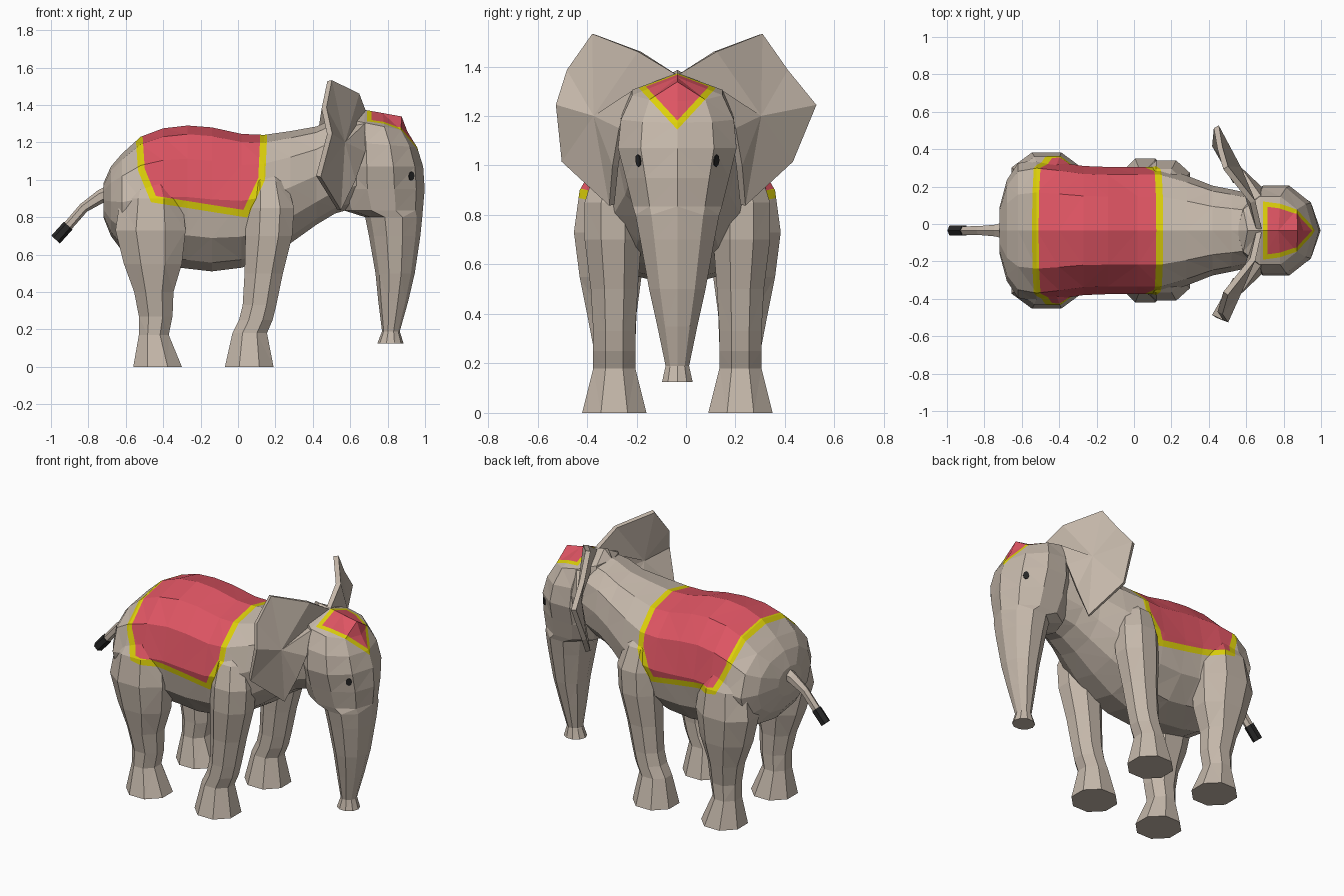
import bpy, bmesh, math
from mathutils import Vector
from mathutils.bvhtree import BVHTree

if "Cube" in bpy.data.objects:
    bpy.data.objects.remove(bpy.data.objects["Cube"])

C = -0.035  # y of the animal's centre plane


def material(name, rgb):
    m = bpy.data.materials.new(name)
    m.diffuse_color = (*rgb, 1)
    m.use_nodes = True
    m.node_tree.nodes["Principled BSDF"].inputs["Base Color"].default_value = m.diffuse_color
    return m


HIDE = material("grey hide", (0.56, 0.48, 0.405))
YELLOW = material("yellow trim", (0.72, 0.63, 0.003))
RED = material("red cloth", (0.73, 0.09, 0.125))
BLACK = material("black", (0.02, 0.02, 0.02))


def finish(bm, name, mats=(HIDE, YELLOW, RED)):
    bmesh.ops.recalc_face_normals(bm, faces=bm.faces[:])
    me = bpy.data.meshes.new(name)
    bm.to_mesh(me)
    bm.free()
    for m in mats:
        me.materials.append(m)
    ob = bpy.data.objects.new(name, me)
    bpy.context.collection.objects.link(ob)
    return ob


def loft(rings):
    """Skin a list of equal-length point rings and cap both ends."""
    bm = bmesh.new()
    vs = [[bm.verts.new(p) for p in r] for r in rings]
    n = len(vs[0])
    for a, b in zip(vs, vs[1:]):
        for i in range(n):
            j = (i + 1) % n
            bm.faces.new((a[i], a[j], b[j], b[i]))
    bm.faces.new(vs[0])
    bm.faces.new(vs[-1])
    bmesh.ops.remove_doubles(bm, verts=bm.verts[:], dist=0.0005)
    bmesh.ops.recalc_face_normals(bm, faces=bm.faces[:])
    bmesh.ops.triangulate(bm, faces=bm.faces[:])
    return bm


def flat_ring(z, x0, x1, cy, ry, n, phase=0.0, tilt=0.0):
    """Horizontal ring, x0..x1 long and ry half wide."""
    k = 1 / math.cos(math.pi / n) if phase else 1
    pts = []
    for i in range(n):
        a = 2 * math.pi * (i + phase) / n
        dx = k * math.cos(a) * (x1 - x0) / 2
        pts.append((dx + (x0 + x1) / 2, C + cy + k * ry * math.sin(a), z + tilt * dx))
    return pts


def paint(bm, planes, d):
    """Cut cloth and its trim (width d) inside convex planes with outward normals."""
    planes = [(Vector(p), Vector(n).normalized()) for p, n in planes]
    for p, n in planes:
        for off in (0, d):
            bmesh.ops.bisect_plane(bm, geom=bm.verts[:] + bm.edges[:] + bm.faces[:],
                                   dist=1e-5, plane_co=p - n * off, plane_no=n)
    for f in bm.faces:
        c = f.calc_center_median()
        m = max((c - p).dot(n) for p, n in planes)
        f.material_index = 0 if m > 0 else 1 if m > -d else 2


# Saddle blanket outline seen from the side (x, z), counter-clockwise
outline = [(-.465, .88), (.05, .798), (.145, 1.0), (.168, 1.5), (-.565, 1.5), (-.535, 1.05)]
blanket = [((a[0], 0, a[1]), (b[1] - a[1], 0, a[0] - b[0]))
           for a, b in zip(outline, outline[1:] + outline[:1])]

# Body: (x, top, bottom, half width)
body = [(-.72, .98, .80, .12), (-.68, 1.07, .70, .27), (-.62, 1.14, .62, .36),
        (-.52, 1.23, .57, .38), (-.4, 1.275, .54, .365), (-.27, 1.29, .525, .345),
        (-.14, 1.28, .51, .34), (.02, 1.245, .53, .34), (.14, 1.24, .575, .34),
        (.28, 1.26, .66, .295), (.42, 1.285, .76, .24), (.52, 1.33, .82, .22),
        (.66, 1.36, .86, .19)]


def soft(v):
    return math.copysign(abs(v) ** 0.9, v)


rings = []
for x, zt, zb, w in body:
    rings.append([(x, C + w * soft(math.sin(i * math.pi / 6)),
                   (zt + zb) / 2 + (zt - zb) / 2 * soft(math.cos(i * math.pi / 6)))
                  for i in range(12)])
torso = finish(loft(rings), "body_and_legs")

# Legs: (z, back x, front x, sideways offset, half width), joined to the body
hind = [(0, -.56, -.30, .255, .13), (.17, -.53, -.37, .255, .085), (.27, -.53, -.35, .255, .085),
        (.40, -.555, -.345, .265, .10), (.55, -.61, -.30, .27, .125), (.73, -.655, -.28, .28, .138),
        (.90, -.63, -.30, .265, .13), (1.02, -.56, -.37, .22, .105), (1.1, -.52, -.42, .15, .07)]
fore = [(0, -.07, .19, .255, .13), (.18, -.03, .155, .255, .085), (.25, .005, .185, .255, .085),
        (.33, .025, .205, .255, .085), (.5, .035, .24, .255, .095), (.7, .04, .29, .26, .115),
        (.85, .045, .30, .26, .115), (.99, .06, .26, .23, .10), (1.09, .10, .21, .16, .07)]
helpers = []
for table in (hind, fore):
    for s in (-1, 1):
        leg = finish(loft([flat_ring(z, a, b, s * cy, r, 8, 0.5) for z, a, b, cy, r in table]), "leg")
        mod = torso.modifiers.new("join leg", 'BOOLEAN')
        mod.operation, mod.solver, mod.object = 'UNION', 'EXACT', leg
        helpers.append(leg)
bm = bmesh.new()
bm.from_object(torso, bpy.context.evaluated_depsgraph_get())
bmesh.ops.triangulate(bm, faces=bm.faces[:])
for ob in helpers:
    bpy.data.objects.remove(ob)
paint(bm, blanket, .037)
torso.modifiers.clear()
bm.to_mesh(torso.data)
bm.free()

# Head and trunk: (z, back x, front x, half width, tilt)
head = [(.125, .745, .885, .065, 0), (.19, .77, .865, .05, 0), (.35, .75, .91, .085, 0),
        (.5, .735, .945, .12, 0), (.7, .70, .975, .158, 0), (.80, .68, .985, .178, 0),
        (.835, .57, .988, .19, 0), (.95, .53, .998, .22, 0), (1.07, .53, .99, .252, 0),
        (1.19, .54, .958, .24, -.08), (1.295, .55, .905, .192, -.2), (1.365, .58, .875, 0, -.18)]
bm = loft([flat_ring(z, a, b, 0, r, 10, 0, t) for z, a, b, r, t in head])
cap = [((0, C, 1.145), (0, 1.08, -1)), ((0, C, 1.145), (0, -1.08, -1)), ((.69, C, 0), (-1, 0, 0))]
paint(bm, cap, .025)
tree = BVHTree.FromBMesh(bm)
finish(bm, "head_and_trunk")

# Eyes: thin discs laid on the head surface
for side, s in (("right", -1), ("left", 1)):
    d = Vector((-.6, -s, 0)).normalized()
    hit, nor, _, _ = tree.ray_cast(Vector((.92, C + s * .145, 1.02)) - d, d)
    if nor.dot(d) > 0:
        nor = -nor
    u = Vector((0, 0, 1)).cross(nor).normalized()
    v = nor.cross(u)
    eye = [[hit + nor * h + u * .018 * math.cos(i * math.pi / 4) + v * .025 * math.sin(i * math.pi / 4)
            for i in range(8)] for h in (-.003, .005)]
    finish(loft(eye), "eye_" + side, [BLACK])

# Ears: fan around a middle point, thickened
ear = [(.67, .0, 1.365), (.635, .153, 1.46), (.49, .336, 1.53), (.46, .44, 1.383),
       (.49, .485, 1.245), (.43, .459, 1.018), (.54, .265, .84), (.62, .25, 1.0),
       (.67, .225, 1.15), (.68, .175, 1.29)]
for side, s in (("right", -1), ("left", 1)):
    bm = bmesh.new()
    mid = bm.verts.new((.56, C + s * .33, 1.2))
    rim = [bm.verts.new((x, C + s * y, z)) for x, y, z in ear]
    if s > 0:  # the left ear spreads a little wider
        rim[4].co.x, rim[4].co.y = .44, .52
    for a, b in zip(rim, rim[1:] + rim[:1]):
        bm.faces.new((mid, a, b))
    ob = finish(bm, "ear_" + side, [HIDE])
    mod = ob.modifiers.new("thickness", 'SOLIDIFY')
    mod.thickness, mod.offset = .03, 0


# Tail and its tuft: tubes along (x, z, radius)
def tube(path, name, mat):
    rings = []
    for i, (x, z, r) in enumerate(path):
        a, b = path[max(i - 1, 0)], path[min(i + 1, len(path) - 1)]
        t = Vector((b[0] - a[0], 0, b[1] - a[1])).normalized()
        n = Vector((-t.z, 0, t.x))
        rings.append([Vector((x, C, z)) + n * r * math.cos(k * math.pi / 3)
                      + Vector((0, r * math.sin(k * math.pi / 3), 0)) for k in range(6)])
    finish(loft(rings), name, [mat])


tube([(-.66, .925, .06), (-.735, .91, .036), (-.825, .85, .027), (-.91, .752, .026)], "tail", HIDE)
tube([(-.908, .755, .031), (-.975, .68, .031)], "tail_tuft", BLACK)
